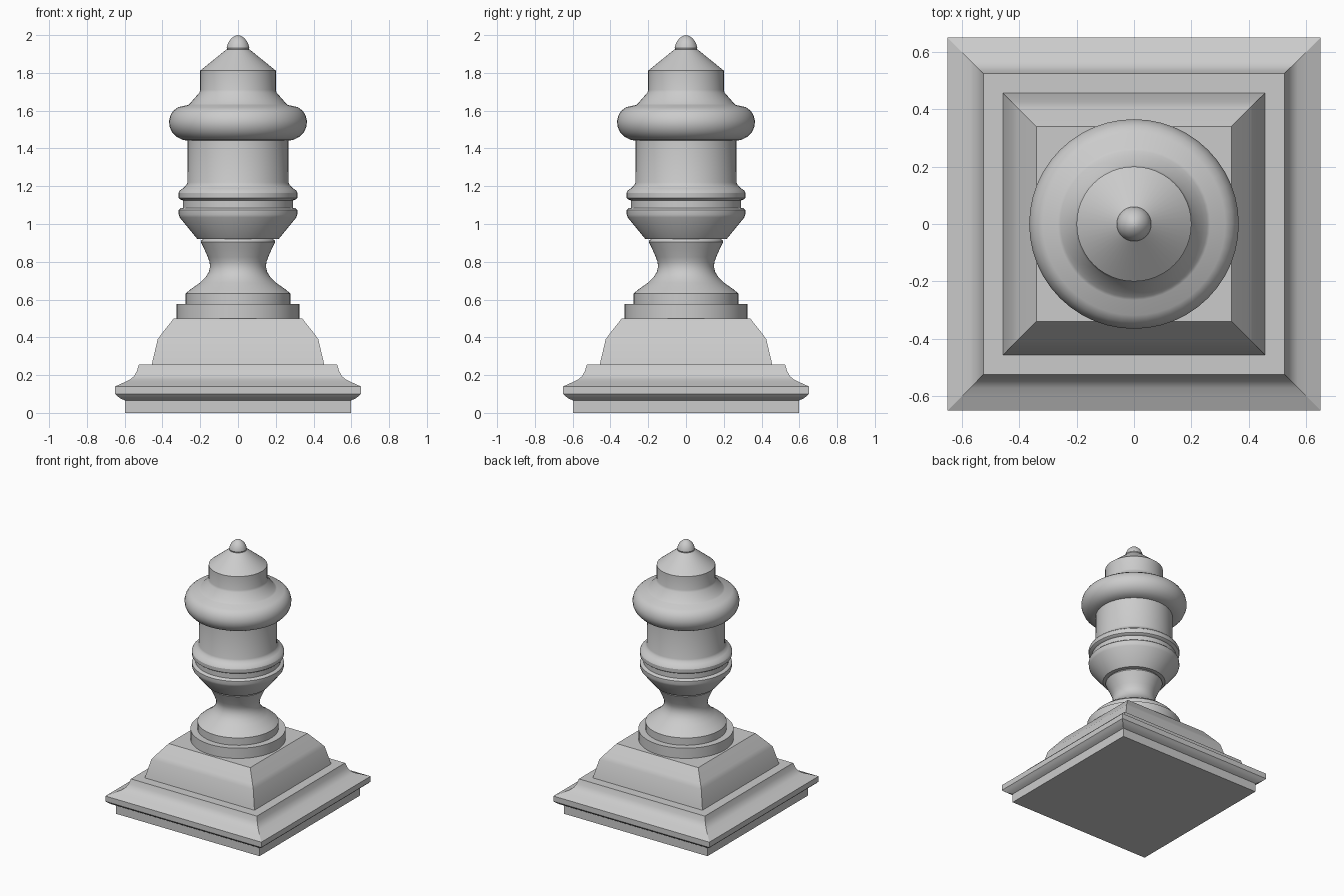
import bpy, bmesh, math


def turned(name, profile, sides=48, angle=30):
    """Closed solid swept round z from (half-width, z) points; sides=4 gives a square."""
    square = sides == 4
    scale = math.sqrt(2) if square else 1
    offset = math.pi / 4 if square else 0
    bm = bmesh.new()
    rings = []
    for r, z in profile:
        if r == 0:
            rings.append([bm.verts.new((0, 0, z))])
            continue
        rings.append([bm.verts.new((r * scale * math.cos(offset + math.tau * i / sides),
                                    r * scale * math.sin(offset + math.tau * i / sides), z))
                      for i in range(sides)])
    for a, b in zip(rings, rings[1:]):
        for i in range(sides):
            j = (i + 1) % sides
            if len(b) == 1:
                bm.faces.new((a[i], a[j], b[0]))
            else:
                bm.faces.new((a[i], a[j], b[j], b[i]))
    bm.faces.new(rings[0][::-1])
    if len(rings[-1]) > 1:
        bm.faces.new(rings[-1])
    bmesh.ops.recalc_face_normals(bm, faces=bm.faces)
    mesh = bpy.data.meshes.new(name)
    bm.to_mesh(mesh)
    bm.free()
    obj = bpy.data.objects.new(name, mesh)
    bpy.context.collection.objects.link(obj)
    bpy.ops.object.select_all(action='DESELECT')
    obj.select_set(True)
    bpy.context.view_layer.objects.active = obj
    bpy.ops.object.shade_smooth_by_angle(angle=math.radians(angle))
    return obj


# square moulded plinth and tapered pedestal in one stepped profile
turned("square_base", [
    (0.597, 0), (0.597, 0.065), (0.62, 0.075), (0.637, 0.087), (0.65, 0.10), (0.65, 0.14),
    (0.60, 0.163), (0.57, 0.177), (0.55, 0.195), (0.536, 0.22), (0.525, 0.255),
    (0.457, 0.255), (0.425, 0.39), (0.405, 0.418), (0.34, 0.50)], sides=4)

# round foot disc
turned("foot_disc", [(0.325, 0.495), (0.325, 0.577)])

# waisted stem
turned("stem", [
    (0.277, 0.57), (0.277, 0.632), (0.25, 0.655), (0.20, 0.69), (0.172, 0.718),
    (0.155, 0.745), (0.148, 0.775), (0.151, 0.80), (0.16, 0.825), (0.18, 0.87),
    (0.197, 0.905), (0.195, 0.912), (0.18, 0.925)])

# urn body with two beads and a groove
turned("urn_body", [
    (0.215, 0.92), (0.309, 1.035), (0.314, 1.05), (0.314, 1.075), (0.305, 1.083),
    (0.292, 1.086), (0.292, 1.125), (0.305, 1.13), (0.314, 1.137), (0.315, 1.165),
    (0.308, 1.178), (0.29, 1.19), (0.274, 1.205), (0.268, 1.22), (0.266, 1.46)])

# rounded collar and conical cap
turned("collar_and_cap", [
    (0.26, 1.44), (0.295, 1.446), (0.325, 1.461), (0.35, 1.487), (0.363, 1.518),
    (0.365, 1.545), (0.358, 1.575), (0.342, 1.60), (0.318, 1.618), (0.265, 1.63),
    (0.255, 1.637), (0.24, 1.655), (0.205, 1.695), (0.20, 1.71), (0.20, 1.812),
    (0.06, 1.925)])

# domed tip
turned("tip", [
    (0.055, 1.92), (0.06, 1.932), (0.056, 1.95), (0.046, 1.97), (0.032, 1.985),
    (0.016, 1.996), (0, 2.0)])
